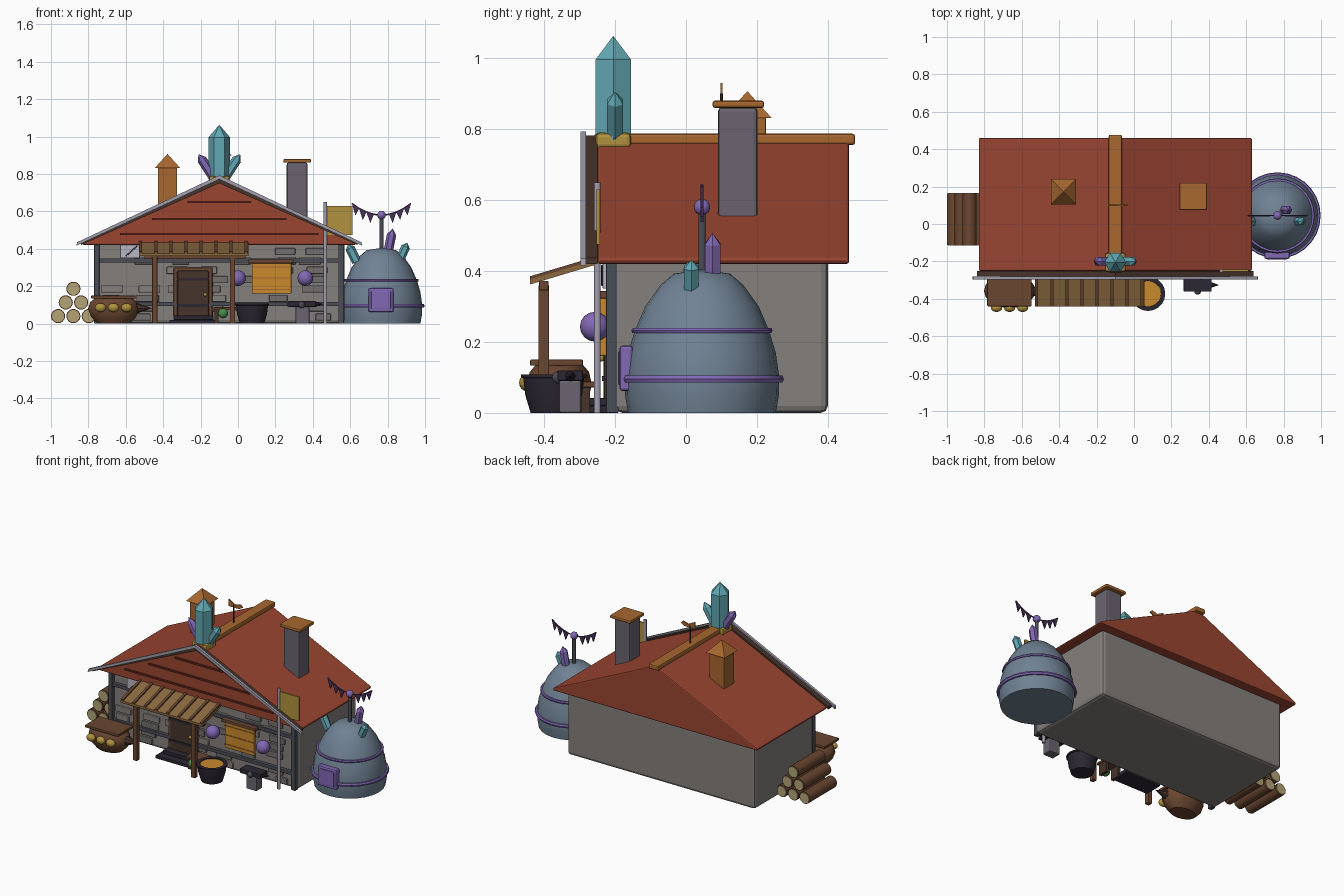
import bpy, bmesh, math, random
from mathutils import Vector, Matrix

if "Cube" in bpy.data.objects:
    bpy.data.objects.remove(bpy.data.objects["Cube"])
random.seed(4)

def lin(h):
    c = [int(h[i:i + 2], 16) / 255 for i in (0, 2, 4)]
    return [x / 12.92 if x < .04 else ((x + .055) / 1.055) ** 2.4 for x in c] + [1]

HEX = dict(red='9a4531', darkred='6b2c20', stone='85807d', stone2='726e6d', slate='4a4d56', silver='a19fae',
           orange='a8672f', brown='6a4630', dark='46342b', wood='8c6a40', black='2c2733', teal='62a8b3',
           purple='8268b5', violet='463058', gold='b0923e', amber='c98a2c', dome='708294', cream='b3a577',
           chim='6b6470', pale='b9b6c4', green='4a8a4c')
M = {}
for k, h in HEX.items():
    M[k] = bpy.data.materials.new(k)
    M[k].diffuse_color = lin(h)

def make(name, bm, mat, bevel=0, smooth=False):
    bmesh.ops.recalc_face_normals(bm, faces=bm.faces)
    me = bpy.data.meshes.new(name)
    bm.to_mesh(me)
    bm.free()
    ob = bpy.data.objects.new(name, me)
    bpy.context.collection.objects.link(ob)
    me.materials.append(M[mat])
    if bevel:
        b = ob.modifiers.new('bevel', 'BEVEL')
        b.width, b.segments = bevel, 2
    if smooth:
        bpy.context.view_layer.objects.active = ob
        ob.select_set(True)
        bpy.ops.object.shade_smooth_by_angle(angle=math.radians(40))
        ob.select_set(False)
    return ob

def box(name, x, y, z, mat, bevel=0):
    bm = bmesh.new()
    bmesh.ops.create_cube(bm, size=1)
    for v in bm.verts:
        v.co = [(a + b) / 2 + c * (b - a) for (a, b), c in zip((x, y, z), v.co)]
    return make(name, bm, mat, bevel)

def extrude(name, pts, y0, y1, mat, bevel=0):
    # x,z outline pushed along y
    bm = bmesh.new()
    f = bm.faces.new([bm.verts.new((x, y0, z)) for x, z in pts])
    r = bmesh.ops.extrude_face_region(bm, geom=[f])
    for v in r['geom']:
        if isinstance(v, bmesh.types.BMVert):
            v.co.y = y1
    return make(name, bm, mat, bevel)

def lathe(name, prof, loc, mat, n=16, d=(0, 0, 1), smooth=True, sc=(1, 1, 1)):
    # rings of (radius, height) about direction d; radius 0 makes a point
    bm = bmesh.new()
    rings = [[bm.verts.new((r * math.cos(2 * math.pi * i / n), r * math.sin(2 * math.pi * i / n), h))
              for i in range(n if r else 1)] for r, h in prof]
    for a, b in zip(rings, rings[1:]):
        for i in range(n):
            j = (i + 1) % n
            vs = [a[i], a[j], b[j], b[i]] if len(a) == len(b) else \
                ([a[0], b[j], b[i]] if len(a) == 1 else [a[i], a[j], b[0]])
            bm.faces.new(vs)
    for r in (rings[0], rings[-1]):
        if len(r) > 1:
            bm.faces.new(r)
    rot = Vector((0, 0, 1)).rotation_difference(Vector(d)).to_matrix().to_4x4()
    bm.transform(Matrix.Translation(loc) @ rot @ Matrix.Diagonal((*sc, 1)))
    return make(name, bm, mat, 0, smooth)

def rod(name, a, b, r, mat, n=10):
    v = Vector(b) - Vector(a)
    return lathe(name, [(r, 0), (r, v.length)], a, mat, n, v)

def ball(name, loc, r, mat, sc=(1, 1, 1)):
    k = 8
    return lathe(name, [(0 if i in (0, k) else r * math.sin(math.pi * i / k), -r * math.cos(math.pi * i / k))
                        for i in range(k + 1)], loc, mat, 16, sc=sc)

def torus(name, loc, R, r, mat, n=28):
    return lathe(name, [(R - r, -r), (R + r * .6, -r), (R + r, 0), (R + r * .6, r), (R - r, r)], loc, mat, n)

def crystal(name, loc, r, h, mat, d=(0, 0, 1)):
    return lathe(name, [(r, 0), (r, h * .77), (0, h)], loc, mat, 6, d, False)

# House body and roof
box('house_walls', (-.77, .57), (-.2, .4), (0, .45), 'stone', .02)
extrude('roof', [(-.83, .42), (.63, .42), (.63, .435), (-.1, .775), (-.83, .435)], -.25, .46, 'red', .008)
box('ridge_beam', (-.135, -.065), (-.26, .477), (.755, .787), 'orange', .008)
for s, n in ((-1, 'left'), (1, 'right')):
    e = -.1 + s * .76
    extrude(n + '_bargeboard', [(-.1, .772), (-.1, .793), (e, .435), (e + s * .004, .416)], -.298, -.282, 'silver')
    e = -.1 + s * .74
    extrude(n + '_inner_bargeboard', [(-.1, .75), (-.1, .782), (e, .437), (e, .42)], -.282, -.25, 'dark')
for z, w in ((.48, .53), (.56, .36), (.65, .17)):
    box('gable_slat', (-.1 - w, -.1 + w), (-.26, -.245), (z - .005, z + .005), 'darkred')

# Front wall timbers and stones
for x in (-.755, .55):
    box('corner_post', (x - .014, x + .014), (-.225, -.19), (0, .43), 'slate', .003)
for z in (.105, .338):
    box('wall_rail', (-.77, .56), (-.222, -.19), (z - .011, z + .011), 'slate', .003)
for row in range(8):
    for c in range(7):
        if random.random() < .55:
            x = -.66 + c * .18 + random.uniform(-.04, .04)
            z = .035 + row * .05
            w = random.uniform(.04, .06)
            box('wall_stone', (x - w, x + w), (-.212, -.19), (z - .019, z + .019),
                random.choice(['stone', 'stone2']), .005)

# Roof crystal cluster
box('crystal_base', (-.155, -.045), (-.255, -.155), (.745, .79), 'gold', .012)
crystal('main_crystal', (-.1, -.205, .77), .058, .293, 'teal')
crystal('left_crystal', (-.13, -.2, .78), .026, .15, 'purple', (-.65, 0, 1))
crystal('right_crystal', (-.07, -.2, .78), .026, .15, 'teal', (.65, 0, 1))

# Chimneys and weather vane
box('stone_chimney', (.26, .372), (.09, .202), (.5, .862), 'chim', .012)
box('stone_chimney_cap', (.243, .39), (.075, .22), (.86, .88), 'orange', .006)
box('wood_chimney', (-.428, -.325), (.12, .225), (.52, .835), 'orange', .004)
lathe('wood_chimney_cap', [(.096, 0), (0, .075)], (-.377, .173, .832), 'orange', 4, smooth=False).data.transform(
    Matrix.Translation((-.377, .173, 0)) @ Matrix.Rotation(math.pi / 4, 4, 'Z') @ Matrix.Translation((.377, -.173, 0)))
rod('vane_rod', (-.1, .1, .77), (-.1, .1, .9), .005, 'dark', 6)
extrude('vane_flag', [(-.135, .885), (-.06, .885), (-.035, .9), (-.05, .915), (-.09, .905), (-.135, .93)], .097, .103, 'orange')

# Side dome tent
dx, dy = .767, .045
lathe('dome', [(.208, 0), (.217, .05), (.218, .1), (.208, .17), (.19, .23), (.16, .3), (.117, .36), (.08, .392),
               (0, .405)], (dx, dy, 0), 'dome', 24)
torus('dome_lower_band', (dx, dy, .095), .221, .01, 'purple')
torus('dome_upper_band', (dx, dy, .232), .192, .007, 'purple')
box('dome_door', (.697, .832), (-.187, -.15), (.062, .19), 'purple', .008)
box('dome_door_panel', (.712, .817), (-.191, -.18), (.078, .174), 'purple', .003)
crystal('dome_crystal_left', (.635, .015, .33), .026, .105, 'teal', (-.5, 0, 1))
crystal('dome_crystal_right', (.865, .015, .34), .024, .1, 'teal', (.45, 0, 1))
crystal('dome_crystal_back', (.8, .075, .37), .025, .14, 'purple', (.2, 0, 1))
rod('dome_mast', (dx, dy, .39), (dx, dy, .59), .011, 'slate')
ball('mast_ball', (dx, dy, .58), .023, 'purple')
for s in (-1, 1):
    p = [(dx + s * t, .58 + .06 * (t / .155) ** 2) for t in (0, .04, .08, .12, .158)]
    for a, b in zip(p, p[1:]):
        rod('bunting_string', (a[0], dy, a[1]), (b[0], dy, b[1]), .004, 'violet', 6)
    for (ax, az), (bx, bz) in list(zip(p, p[1:]))[1:]:
        extrude('bunting_flag', [(ax, az), (bx, bz), ((ax + bx) / 2, (az + bz) / 2 - .052)], dy - .004, dy + .004, 'violet')

# Banner on pole
rod('banner_pole', (.467, -.25, 0), (.467, -.25, .65), .01, 'silver')
box('banner', (.475, .612), (-.253, -.243), (.475, .63), 'gold')

# Porch
porch = lambda x0, x1, dz, t, n, m: make_slab(n, x0, x1, dz, t, m)
def make_slab(n, x0, x1, dz, t, m):
    ob = box(n, (x0, x1), (-.44, -.25), (dz, dz + t), m)
    for v in ob.data.vertices:
        v.co.z += .37 + (v.co.y + .44) * .3
porch(-.53, .055, -.008, .014, 'porch_roof', 'wood')
for i in range(8):
    x = -.52 + i * .0805
    porch(x - .008, x + .008, .005, .01, 'porch_batten', 'brown')
box('porch_beam', (-.5, .04), (-.414, -.388), (.345, .372), 'brown', .003)
for x in (-.445, -.03):
    box('porch_post', (x - .014, x + .014), (-.416, -.386), (0, .36), 'brown', .003)

# Door and steps
box('door_frame', (-.345, -.135), (-.222, -.19), (.03, .3), 'brown', .01)
box('door', (-.325, -.155), (-.232, -.2), (.03, .285), 'dark', .01)
for z in (.09, .23):
    box('door_strap', (-.325, -.155), (-.237, -.225), (z, z + .014), 'black')
ball('door_knob', (-.175, -.238, .155), .01, 'gold')
box('lower_step', (-.365, -.11), (-.32, -.2), (0, .02), 'black', .003)
box('upper_step', (-.345, -.13), (-.275, -.2), (.02, .042), 'black', .003)

# Window, hanging sign and wall orbs
box('window', (-.63, -.525), (-.235, -.2), (.35, .425), 'pale', .003)
rod('window_bar', (-.6, -.237, .36), (-.54, -.237, .415), .003, 'slate', 6)
box('sign_bar', (.055, .3), (-.252, -.21), (.322, .343), 'brown', .004)
box('sign_cloth', (.075, .285), (-.245, -.225), (.16, .325), 'amber', .004)
for z in (.18, .24, .3):
    box('sign_stripe', (.075, .285), (-.248, -.24), (z, z + .006), 'orange')
for x in (0, .36):
    ball('wall_orb', (x, -.257, .243), .042, 'purple')
    rod('orb_bracket', (x, -.257, .243), (x, -.2, .243), .01, 'slate')

# Log pile
for row, xs in enumerate(((-.962, -.88, -.798), (-.921, -.839), (-.88,))):
    for x in xs:
        z = .04 + row * .073
        rod('log', (x, -.112, z), (x, .163, z), .038, 'brown', 14)
        rod('log_end', (x, -.116, z), (x, .167, z), .033, 'cream', 14)

# Produce tub with table top
lathe('tub', [(.085, 0), (.12, .035), (.137, .08), (.125, .115), (.1, .135)], (-.665, -.357, 0), 'brown', 18, sc=(1, .68, 1))
box('tub_table_top', (-.785, -.547), (-.44, -.29), (.133, .15), 'brown', .004)
lathe('tub_spout', [(.03, 0), (0, .085)], (-.545, -.36, .082), 'dark', 8, (1, 0, 0))
for x in (-.735, -.665, -.595):
    ball('golden_fruit', (x, -.448, .085), .03, 'gold', (1, .75, .8))

# Cauldron
lathe('cauldron', [(.065, 0), (.08, .05), (.086, .098), (.092, .1), (.092, .108), (.07, .108), (.068, .09)],
      (.075, -.373, 0), 'black', 20)
lathe('cauldron_brew', [(.069, 0), (.069, .008)], (.075, -.373, .095), 'amber', 20)

# Small stool with green fruit
box('stool_top', (-.13, -.01), (-.345, -.255), (.072, .088), 'brown', .003)
for x in (-.115, -.025):
    box('stool_leg', (x - .01, x + .01), (-.33, -.27), (0, .074), 'dark')
ball('green_fruit', (-.08, -.35, .055), .027, 'green')

# Anvil
box('anvil_block', (.308, .382), (-.358, -.295), (0, .092), 'chim', .006)
box('anvil_top', (.265, .415), (-.362, -.29), (.09, .12), 'black', .005)
lathe('anvil_horn', [(.016, 0), (0, .045)], (.41, -.326, .104), 'black', 8, (1, 0, 0))
ball('anvil_hammer', (.34, -.36, .1), .018, 'slate')

for m in bpy.data.materials:
    if m.users and not m.is_grease_pencil:
        m.use_nodes = True
        m.node_tree.nodes["Principled BSDF"].inputs["Base Color"].default_value = m.diffuse_color
